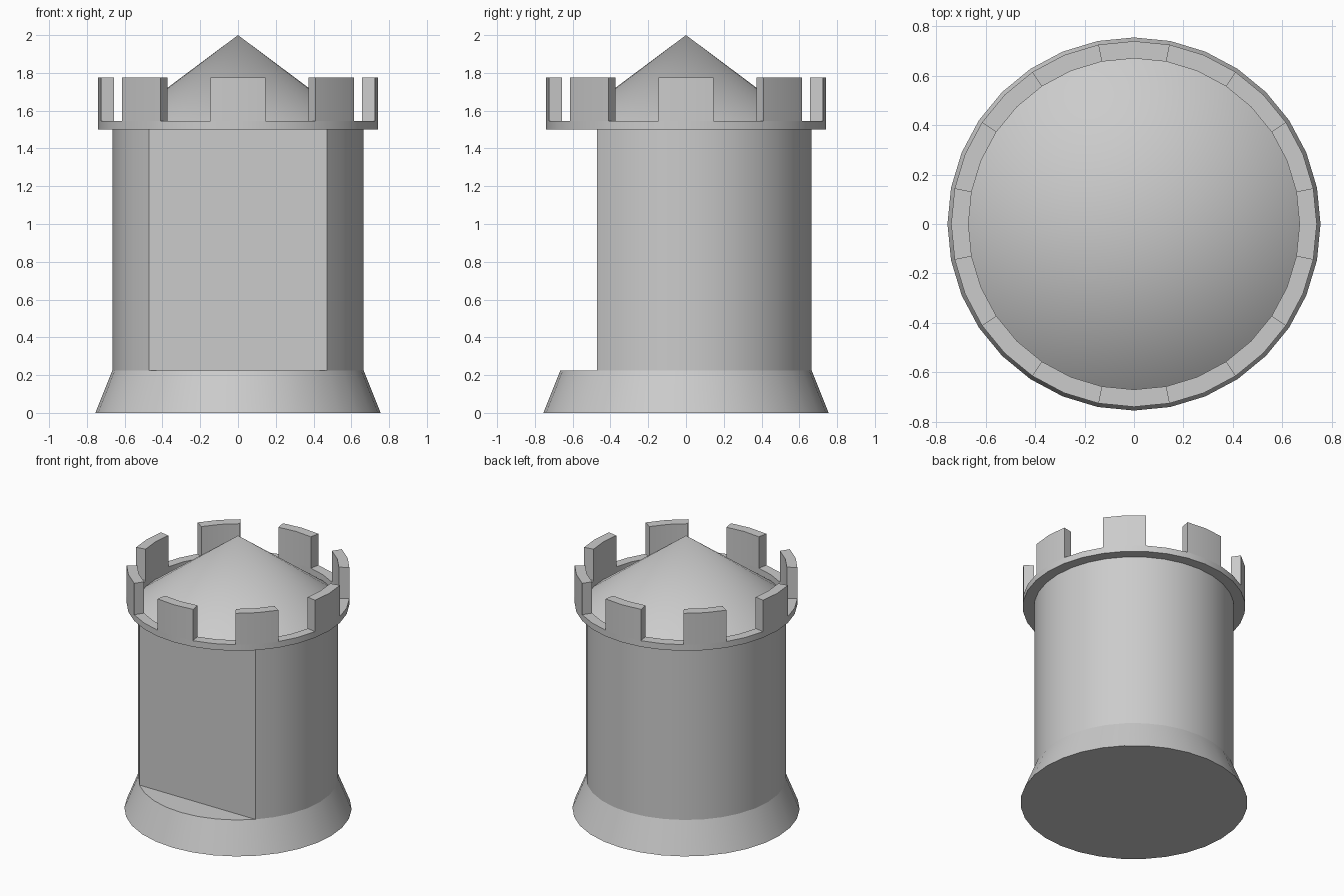
import bpy
import math

if "Cube" in bpy.data.objects:
    bpy.data.objects.remove(bpy.data.objects["Cube"])

SIDES = 32
STEP = 2 * math.pi / SIDES


def ring(radius, z, steps=range(SIDES)):
    """Points on a 32-sided circle, limited to the given steps."""
    return [(radius * math.cos(i * STEP), radius * math.sin(i * STEP), z) for i in steps]


def add_object(name, verts, faces):
    mesh = bpy.data.meshes.new(name)
    mesh.from_pydata(verts, [], faces)
    obj = bpy.data.objects.new(name, mesh)
    bpy.context.collection.objects.link(obj)
    bpy.ops.object.select_all(action='DESELECT')
    obj.select_set(True)
    bpy.context.view_layer.objects.active = obj
    bpy.ops.object.mode_set(mode='EDIT')
    bpy.ops.mesh.select_all(action='SELECT')
    bpy.ops.mesh.normals_make_consistent(inside=False)
    bpy.ops.object.mode_set(mode='OBJECT')
    bpy.ops.object.shade_smooth_by_angle(angle=math.radians(30))
    return obj


def loft(name, loops, closed=False):
    """Skin equal-length loops; cap the ends, or join last to first if closed."""
    n, m = len(loops[0]), len(loops)
    verts = [p for loop in loops for p in loop]
    faces = [(k * n + i, k * n + (i + 1) % n,
              (k + 1) % m * n + (i + 1) % n, (k + 1) % m * n + i)
             for k in range(m if closed else m - 1) for i in range(n)]
    if not closed:
        faces += [tuple(range(n)), tuple(range((m - 1) * n, m * n))]
    return add_object(name, verts, faces)


# Flared foot
loft("foot", [ring(0.755, 0), ring(0.665, 0.225)])

# Round shaft, flattened across the front quarter
shaft_steps = range(-4, 21)
loft("shaft", [ring(0.665, 0.225, shaft_steps), ring(0.665, 1.5, shaft_steps)])

# Conical roof inside the parapet
add_object("roof", ring(0.67, 1.5) + [(0, 0, 2.0)],
           [(i, (i + 1) % SIDES, SIDES) for i in range(SIDES)] + [tuple(range(SIDES))])

# Parapet ring
INNER, OUTER = 0.67, 0.74
loft("parapet", [ring(INNER, 1.5), ring(OUTER, 1.5),
                 ring(OUTER, 1.545), ring(INNER, 1.545)], closed=True)

# Eight merlons, each two segments wide
arc = (-1, 0, 1)


def arc_outline(z):
    return ring(OUTER, z, arc) + ring(INNER, z, arc[::-1])


merlon = loft("merlon_1", [arc_outline(1.545), arc_outline(1.775)])
for i in range(1, 8):
    copy = bpy.data.objects.new(f"merlon_{i + 1}", merlon.data)
    copy.rotation_euler.z = i * math.pi / 4
    bpy.context.collection.objects.link(copy)
